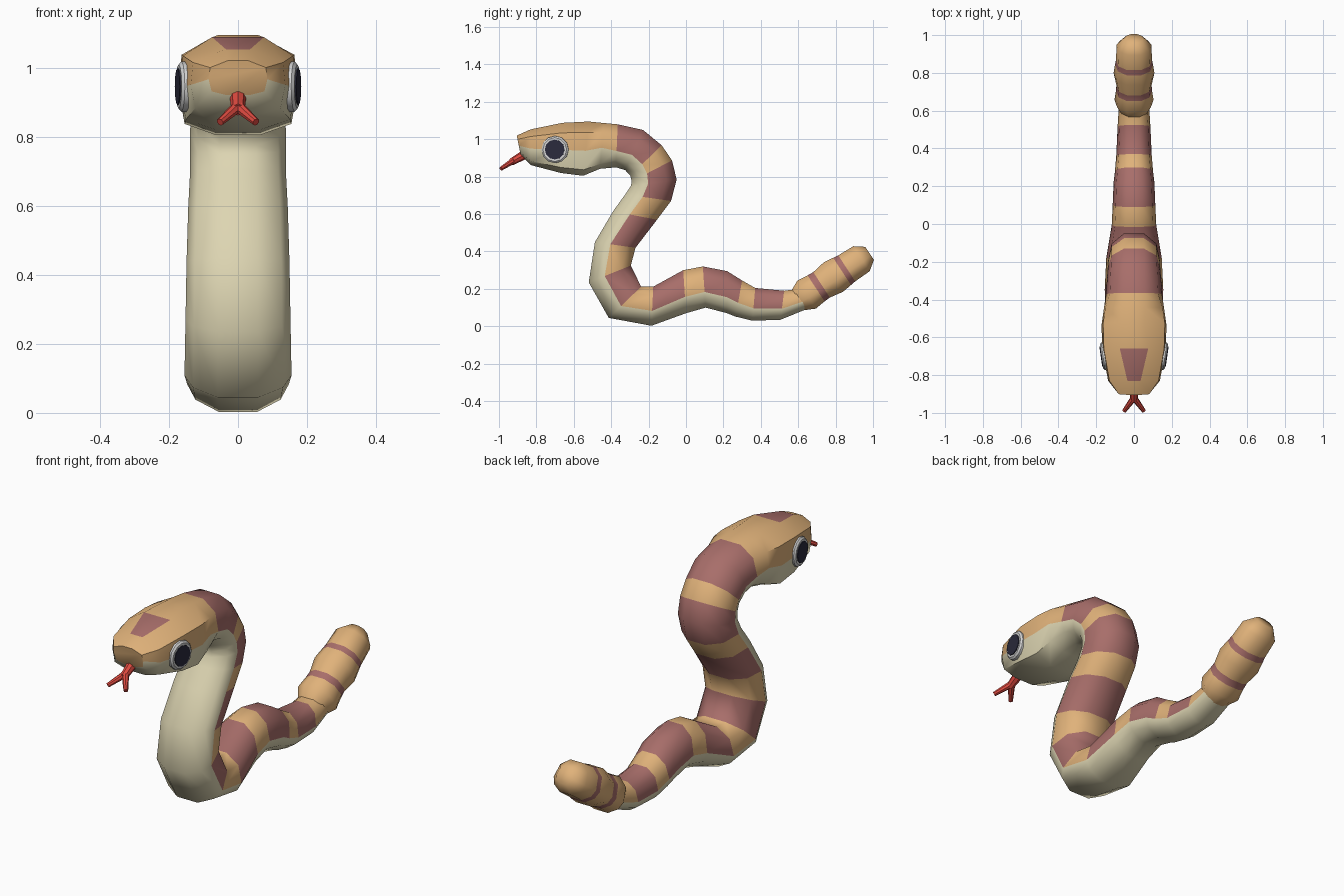
import bpy, bmesh, math
from mathutils import Vector

if "Cube" in bpy.data.objects:
    bpy.data.objects.remove(bpy.data.objects["Cube"])


def material(name, rgb):
    m = bpy.data.materials.new(name)
    lin = [((c / 255 + 0.055) / 1.055) ** 2.4 for c in rgb]
    m.diffuse_color = (*lin, 1)
    m.use_nodes = True
    m.node_tree.nodes["Principled BSDF"].inputs["Base Color"].default_value = m.diffuse_color
    return m


TAN = material("tan", (224, 178, 122))
BROWN = material("brown", (168, 110, 106))
CREAM = material("cream", (221, 213, 178))
RED = material("red", (222, 74, 64))
WHITE = material("eye_white", (212, 212, 212))
DARK = material("pupil_dark", (42, 42, 60))


def finish(name, bm, mats, angle):
    bmesh.ops.recalc_face_normals(bm, faces=bm.faces)
    me = bpy.data.meshes.new(name)
    bm.to_mesh(me)
    bm.free()
    for m in mats:
        me.materials.append(m)
    me.shade_smooth()
    me.set_sharp_from_angle(angle=math.radians(angle))
    ob = bpy.data.objects.new(name, me)
    bpy.context.collection.objects.link(ob)


def section(back, belly, w, box=0, top=0):
    """Ten-sided ring between a back point and a belly point; box squares it up."""
    mix = lambda a, b: a + (b - a) * box
    half = [(0.38 * w, 0), (mix(.84, .9) * w, mix(.17, .11)), (w, mix(.38, .46)),
            (mix(.86, .95) * w, mix(.78, .8)), (top or 0.38 * w, 1)]
    a, b = Vector((0, *belly)), Vector((0, *back))
    return [a.lerp(b, t) + Vector((x, 0, 0))
            for x, t in half + [(-x, t) for x, t in reversed(half)]]


def loft(name, rings, bands, has_belly, angle):
    """Skin the rings; bands gives each segment t(an), b(rown) or p(atch on top)."""
    bm = bmesh.new()
    rows = [[bm.verts.new(p) for p in r] for r in rings]
    for band, a, b in zip(bands, rows, rows[1:]):
        for i in range(10):
            j = (i + 1) % 10
            f = bm.faces.new((a[i], a[j], b[j], b[i]))
            f.material_index = int(band == 'b' or (band == 'p' and i == 4))
            if has_belly and i in (0, 1, 7, 8, 9):
                f.material_index = 2
    bm.faces.new(rows[0])
    bm.faces.new(rows[-1])
    finish(name, bm, [TAN, BROWN, CREAM], angle)


# Head rings: back y z, belly y z, half width, half width of the crown strip
head = [
    (-.905, 1.02, -.885, .92, .085, .03),
    (-.83, 1.053, -.83, .862, .137, .035),
    (-.66, 1.088, -.67, .82, .168, .075),
    (-.52, 1.095, -.55, .805, .172, .055),
    (-.44, 1.087, -.46, .842, .160, .06),
]
rings = [section(h[:2], h[2:4], h[4], 1, h[5]) for h in head]

# Body outline along the back and along the belly
back = [(-.365, 1.08), (-.23, 1.05), (-.13, .968), (-.075, .887), (-.05, .785),
        (-.08, .67), (-.155, .57), (-.27, .42), (-.295, .325), (-.24, .212),
        (-.175, .212), (-.015, .30), (.09, .32), (.22, .295), (.30, .245),
        (.37, .205), (.525, .19), (.60, .20)]
belly = [(-.375, .85), (-.325, .835), (-.298, .805), (-.29, .775), (-.295, .75),
         (-.325, .705), (-.39, .615), (-.487, .45), (-.52, .235), (-.413, .045),
         (-.185, .003), (0, .07), (.105, .10), (.22, .07), (.265, .052),
         (.355, .03), (.505, .035), (.64, .09)]
# Half width keys by ring number, linear in between
width_keys = [(0, .148), (2, .138), (5, .139), (7, .149), (9, .155),
              (10, .147), (11, .118), (13, .108), (17, .080)]


def width(i):
    for (a, wa), (b, wb) in zip(width_keys, width_keys[1:]):
        if a <= i <= b:
            return wa + (wb - wa) * (i - a) / (b - a)


rings += [section(p, q, width(i)) for i, (p, q) in enumerate(zip(back, belly))]
loft("head_and_body", rings, "tpttt" + "bbtbbtbtbtbtbbtbt", True, 50)

# Lumpy rattle: distance along a straight axis and radius, two thin stripes
axis, up, start = Vector((.837, .547)), Vector((-.547, .837)), Vector((.595, .137))
lumps = [(0, .061), (.06, .090), (.12, .083), (.155, .081), (.23, .094),
         (.286, .087), (.316, .083), (.41, .080), (.462, .042)]
loft("tail_rattle", [section(start + axis * t + up * r, start + axis * t - up * r, r * 1.15)
                     for t, r in lumps], "ttbttbtt", False, 60)


def disc(name, centre, normal, profile, mat, seg=12):
    """Turned part: profile is (radius, height along normal)."""
    bm = bmesh.new()
    q = Vector(normal).to_track_quat('Z', 'Y')
    rows = [[bm.verts.new(Vector(centre) + q @ Vector(
        (r * math.cos(k * math.tau / seg), r * math.sin(k * math.tau / seg), h)))
        for k in range(seg)] for r, h in profile]
    for a, b in zip(rows, rows[1:]):
        for k in range(seg):
            m = (k + 1) % seg
            bm.faces.new((a[k], a[m], b[m], b[k]))
    bm.faces.new(rows[0])
    bm.faces.new(rows[-1])
    finish(name, bm, [mat], 35)


def rod(name, a, b, ra, rb):
    a, b = Vector(a), Vector(b)
    disc(name, a, b - a, [(ra, 0), (rb, (b - a).length)], RED, 8)


# Eyes (rimmed white disc with a dark pupil plate) and forked tongue
rod("tongue_stem", (0, -.85, .925), (0, -.935, .878), .026, .019)
for s, side in ((1, "right"), (-1, "left")):
    n, c = (s, -.14, 0), (s * .160, -.70, .945)
    disc("eye_" + side, c, n, [(.073, -.03), (.073, .004), (.064, .012)], WHITE)
    disc("pupil_" + side, c, n, [(.053, .008), (.053, .016)], DARK)
    rod("tongue_fork_" + side, (s * .004, -.925, .884), (s * .052, -.99, .842), .017, .011)
